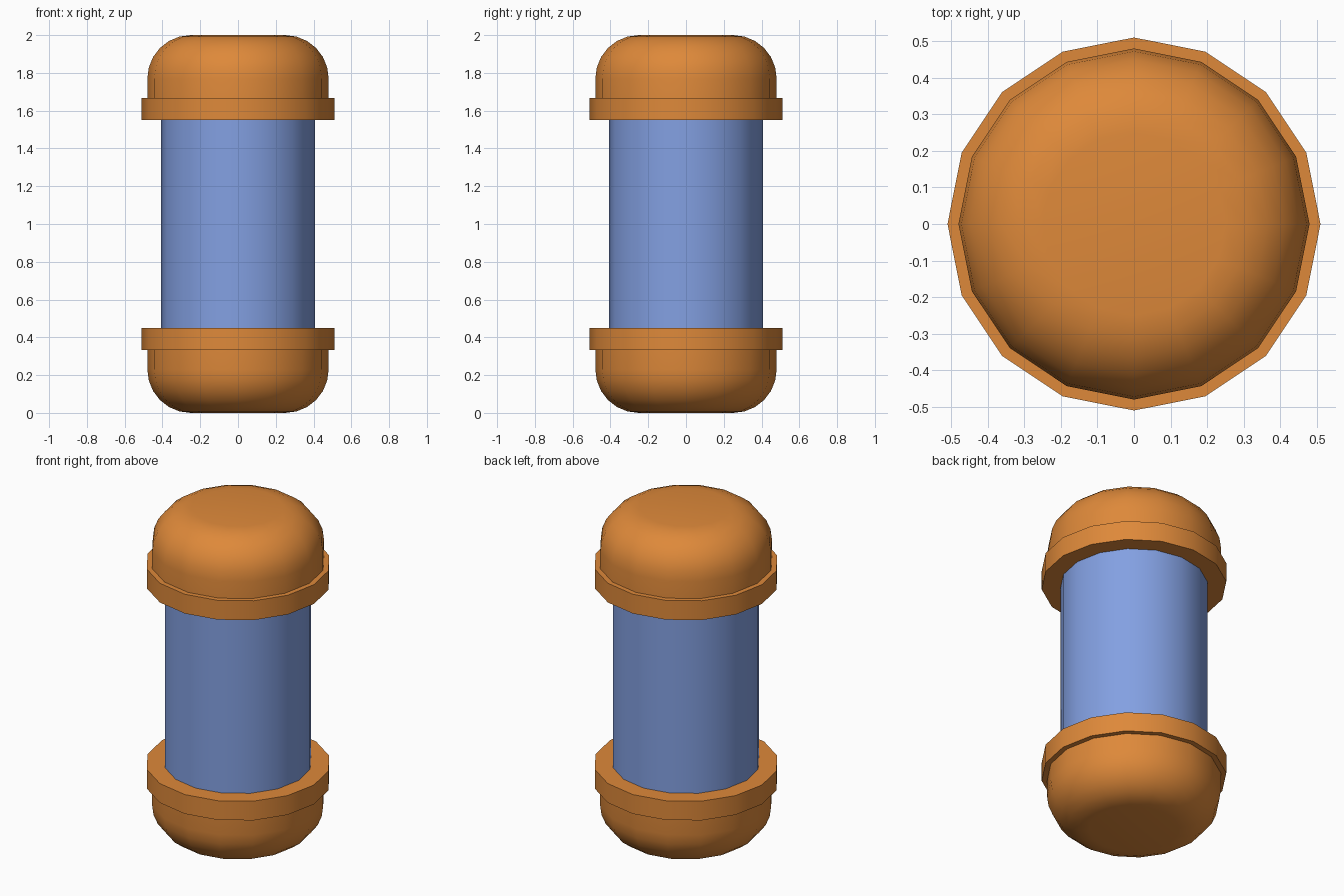
import bpy, bmesh, math

if "Cube" in bpy.data.objects:
    bpy.data.objects.remove(bpy.data.objects["Cube"])

SIDES = 16


def material(name, colour):
    m = bpy.data.materials.new(name)
    m.diffuse_color = (*colour, 1)
    m.use_nodes = True
    m.node_tree.nodes["Principled BSDF"].inputs["Base Color"].default_value = m.diffuse_color
    return m


ORANGE = material("orange", (0.73, 0.25, 0.042))
BLUE = material("blue", (0.227, 0.352, 0.76))


def lathe(name, profile, mat, flip=False):
    """Spin (radius, z) points round z; a zero radius closes to a flat end."""
    bm = bmesh.new()
    rings = []
    for r, z in profile:
        z = 2 - z if flip else z
        rings.append([bm.verts.new((r * math.cos(2 * math.pi * i / SIDES),
                                    r * math.sin(2 * math.pi * i / SIDES), z))
                      for i in range(SIDES)])
    for a, b in zip(rings, rings[1:]):
        for i in range(SIDES):
            j = (i + 1) % SIDES
            bm.faces.new((a[i], a[j], b[j], b[i]))
    if name.endswith("cap"):
        bm.faces.new(rings[-1])
    if flip:
        bmesh.ops.reverse_faces(bm, faces=bm.faces)
        if name.endswith("cap"):
            pass
    bm.normal_update()
    me = bpy.data.meshes.new(name)
    bm.to_mesh(me)
    bm.free()
    me.materials.append(mat)
    ob = bpy.data.objects.new(name, me)
    bpy.context.collection.objects.link(ob)
    bpy.ops.object.select_all(action='DESELECT')
    ob.select_set(True)
    bpy.context.view_layer.objects.active = ob
    bpy.ops.object.shade_smooth_by_angle(angle=math.radians(30))
    return ob


# Central tube
lathe("tube", [(0.407, 0.44), (0.407, 1.56)], BLUE)

# Rounded cap profile: straight wall, then a quarter-round shoulder
R, FILLET, STEPS = 0.48, 0.23, 6
cap = [(R, 1.60)]
for k in range(STEPS + 1):
    a = math.pi / 2 * k / STEPS
    cap.append((R - FILLET + FILLET * math.cos(a), 2 - FILLET + FILLET * math.sin(a)))

# Collar profile around the mouth of each cap
collar = [(0.40, 1.55), (0.51, 1.55), (0.51, 1.667), (0.47, 1.667)]

for side, flip in (("top", False), ("bottom", True)):
    lathe(side + "_cap", cap, ORANGE, flip)
    lathe(side + "_collar", collar, ORANGE, flip)
